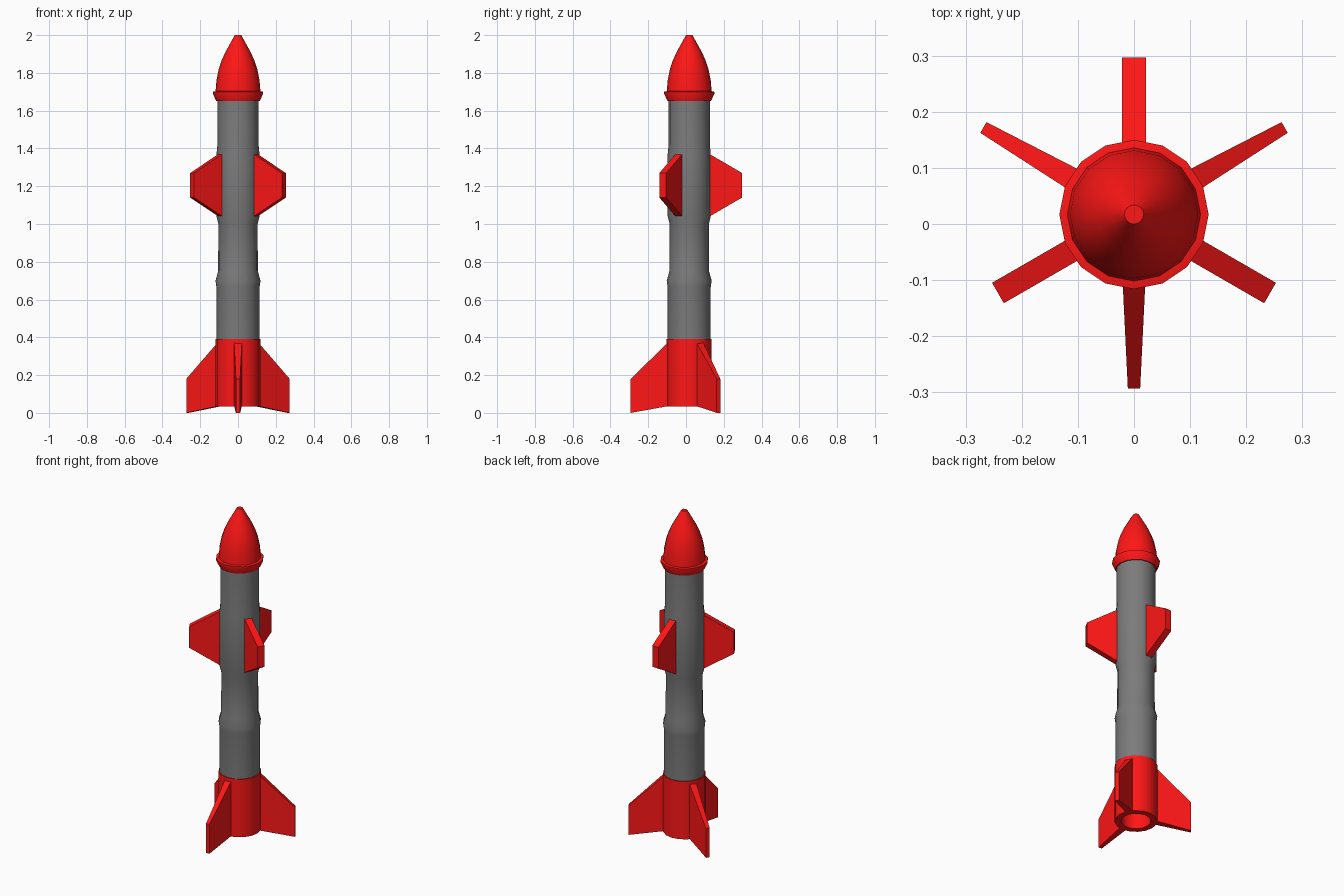
import bpy, bmesh, math
from mathutils import Matrix

if "Cube" in bpy.data.objects:
    bpy.data.objects.remove(bpy.data.objects["Cube"])

SIDES = 16
AXIS_Y = 0.017   # the hull axis sits slightly behind the origin


def material(name, rgb):
    m = bpy.data.materials.new(name)
    m.diffuse_color = (*rgb, 1)
    m.use_nodes = True
    m.node_tree.nodes["Principled BSDF"].inputs["Base Color"].default_value = m.diffuse_color
    return m


RED = material("red_paint", (1.0, 0.008, 0.008))
GREY = material("grey_metal", (0.2, 0.2, 0.2))


def finish(name, bm, mat, smooth_angle=None):
    bmesh.ops.recalc_face_normals(bm, faces=bm.faces)
    me = bpy.data.meshes.new(name)
    bm.to_mesh(me)
    bm.free()
    me.materials.append(mat)
    if smooth_angle:
        me.polygons.foreach_set("use_smooth", [True] * len(me.polygons))
        me.set_sharp_from_angle(angle=math.radians(smooth_angle))
    ob = bpy.data.objects.new(name, me)
    ob.location.y = AXIS_Y
    bpy.context.collection.objects.link(ob)
    return ob


def lathe(name, profile, mat):
    """Turn a (radius, z) profile around the axis; both ends are capped."""
    bm = bmesh.new()
    rings = []
    for r, z in profile:
        rings.append([bm.verts.new((r * math.cos(a), r * math.sin(a), z))
                      for a in (math.tau * i / SIDES for i in range(SIDES))])
    for lo, hi in zip(rings, rings[1:]):
        for i in range(SIDES):
            j = (i + 1) % SIDES
            bm.faces.new((lo[i], lo[j], hi[j], hi[i]))
    bm.faces.new(rings[0])
    bm.faces.new(rings[-1])
    return finish(name, bm, mat, 35)


def fin(name, outline, angle, mat):
    """Plate from (radius, z, half thickness) corners, turned to an angle."""
    bm = bmesh.new()
    left = [bm.verts.new((r, t, z)) for r, z, t in outline]
    right = [bm.verts.new((r, -t, z)) for r, z, t in outline]
    bm.faces.new(left)
    bm.faces.new(right)
    n = len(outline)
    for i in range(n):
        j = (i + 1) % n
        bm.faces.new((left[i], left[j], right[j], right[i]))
    bm.transform(Matrix.Rotation(math.radians(angle), 4, 'Z'))
    return finish(name, bm, mat)


# Grey hull with a swelling behind the upper fins and a ridge lower down
lathe("hull", [(0.114, 0.37), (0.114, 0.665), (0.119, 0.70), (0.105, 0.75),
               (0.104, 1.00), (0.114, 1.04), (0.114, 1.37), (0.109, 1.42),
               (0.109, 1.66)], GREY)

# Red tail sleeve with an open nozzle underneath
lathe("tail_sleeve", [(0.083, 0.20), (0.083, 0.035), (0.119, 0.035),
                      (0.119, 0.39)], RED)

# Flared collar and rounded nose
lathe("nose_collar", [(0.115, 1.65), (0.133, 1.69), (0.133, 1.70),
                      (0.119, 1.703)], RED)
lathe("nose_cone", [(0.119, 1.70), (0.114, 1.76), (0.102, 1.82), (0.087, 1.865),
                    (0.067, 1.91), (0.042, 1.955), (0.017, 2.0)], RED)

# Three even-thickness upper fins
upper = [(0.09, 1.04, 0.021), (0.108, 1.04, 0.021), (0.28, 1.14, 0.021),
         (0.28, 1.27, 0.021), (0.108, 1.37, 0.021), (0.09, 1.37, 0.021)]
for i, a in enumerate((90, 210, 330)):
    fin(f"upper_fin_{i + 1}", upper, a, RED)

# Three swept tail fins that thin towards the tip
tail = [(0.105, 0.037, 0.021), (0.31, 0.0, 0.011),
        (0.31, 0.18, 0.011), (0.105, 0.38, 0.021)]
for i, a in enumerate((30, 150, 270)):
    fin(f"tail_fin_{i + 1}", tail, a, RED)
